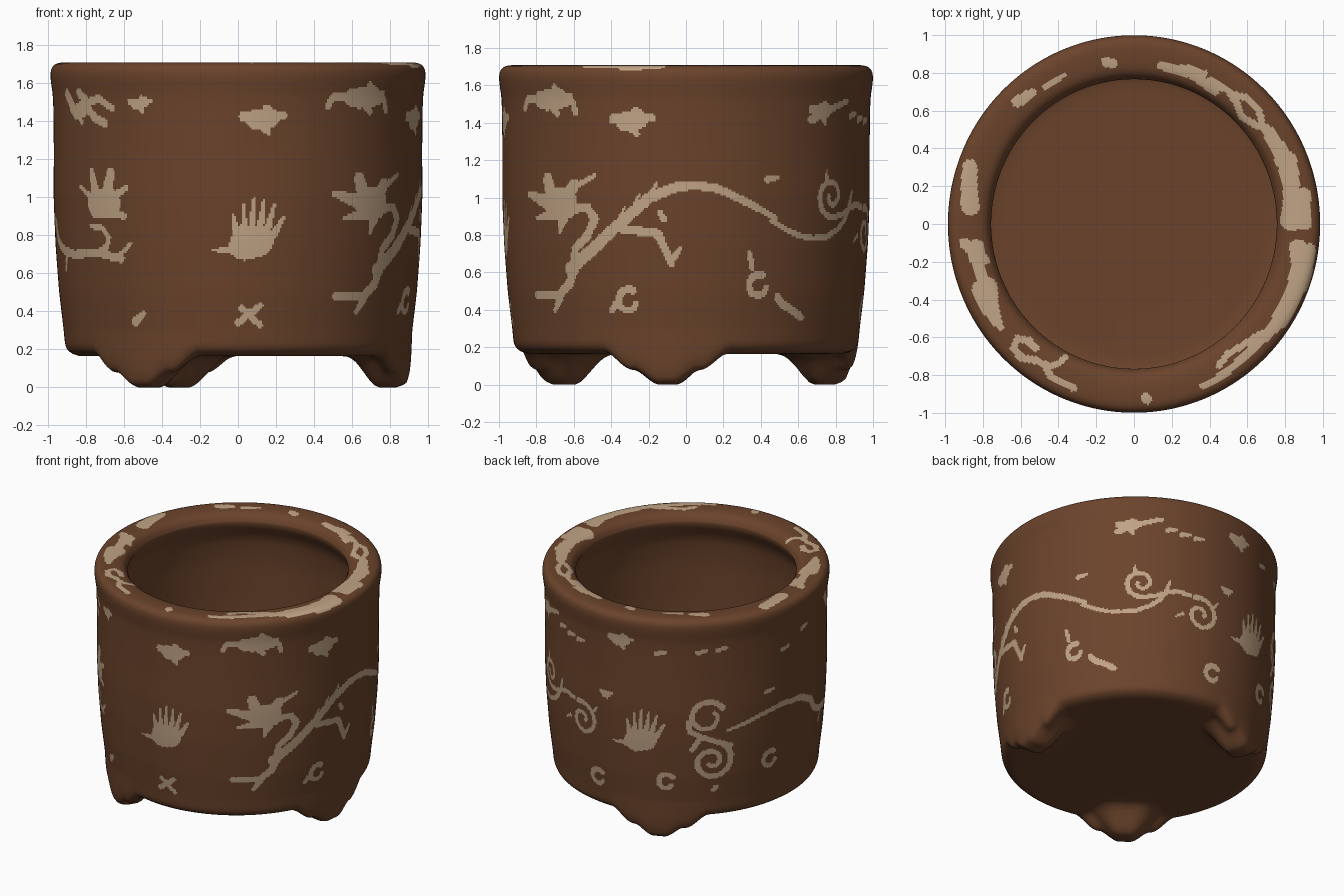
import bpy, math
from mathutils import Vector

N = 600                     # columns around the pot
STEP = 0.0108               # row spacing on the painted surface
ARC = math.radians(1) * 0.965


def material(name, rgb):
    m = bpy.data.materials.new(name)
    m.diffuse_color = (*rgb, 1)
    return m


def resample(pts, step, smooth):
    out = []
    for a, b in zip(pts, pts[1:]):
        a, b = Vector(a), Vector(b)
        n = max(1, round((b - a).length / step))
        out += [a.lerp(b, k / n) for k in range(n)]
    out.append(Vector(pts[-1]))
    for _ in range(smooth):
        out = [out[0]] + [(out[i - 1] + out[i] * 2 + out[i + 1]) / 4
                          for i in range(1, len(out) - 1)] + [out[-1]]
    return out


def smoothstep(a, b, x):
    t = min(1, max(0, (x - a) / (b - a)))
    return t * t * (3 - 2 * t)


# foot silhouette: drop of the lower edge (stepped outside, smooth inside) for three feet
def drop(phi):
    d = min(abs((phi - f + 180) % 360 - 180) for f in (83, 203, 324)) * ARC * 0.93
    outer = 0.165 - 0.07 * smoothstep(0.04, 0.18, d) - 0.095 * smoothstep(0.19, 0.36, d)
    return outer, 0.165 * (1 - smoothstep(0.04, 0.31, d))


phis = [360 * j / N for j in range(N)]
drops = [drop(p) for p in phis]
verts, faces = [], []


def ring(fn):
    for p, d in zip(phis, drops):
        r, z = fn(d)
        a = math.radians(p)
        verts.append((r * math.sin(a), -r * math.cos(a) * 1.014, z))


# underside with feet
def under_point(r, d):
    m = smoothstep(.78, .87, r)
    dd = d[1] + (d[0] - d[1]) * m
    return r, .165 - dd * smoothstep(.585, .755, r) + .014 * smoothstep(.83, .88, r)


under = [.05, .3, .5, .58, .61, .64, .67, .70, .73, .755, .78, .81, .835, .855, .87]
for r in under:
    ring(lambda d, r=r: under_point(r, d))
# lower wall running down into the feet
LOW = 14
for k in range(LOW, 0, -1):
    t = k / LOW
    ring(lambda d, t=t: (.916 - .010 * t - .018 * t ** 6, .30 + (.19 - d[0] - .30) * t))
# painted wall and rolled rim
wall = resample([(.916, .30), (.940, .5), (.959, .75), (.969, 1.0), (.968, 1.25),
                 (.970, 1.45), (.973, 1.54), (.983, 1.60), (.988, 1.66), (.974, 1.70),
                 (.94, 1.709), (.87, 1.709), (.81, 1.703), (.775, 1.685), (.756, 1.64)], STEP, 10)
first = len(under) + LOW
vs = [.30]
for a, b in zip(wall, wall[1:]):
    vs.append(vs[-1] + (b - a).length)
for p in wall:
    ring(lambda d, p=p: (p.x, p.y))
# hollow inside
for p in resample([(.756, 1.64), (.785, 1.58), (.84, 1.5), (.865, 1.3), (.87, 1.0), (.86, .6),
                   (.845, .38), (.79, .285), (.4, .28), (.05, .28)], .055, 1)[1:]:
    ring(lambda d, p=p: (p.x, p.y))

rows = len(verts) // N
for i in range(rows - 1):
    for j in range(N):
        k = (j + 1) % N
        faces.append((i * N + j, i * N + k, (i + 1) * N + k, (i + 1) * N + j))
faces.append(tuple(reversed(range(N))))
faces.append(tuple(range((rows - 1) * N, rows * N)))
paint = [0] * len(faces)


# painting helpers: points are (angle from the front, height along the wall)
def around(w, *pts, w2=None):
    w2 = w if w2 is None else w2
    q = [Vector(pts[0])]
    for p in pts[1:]:       # unwrap angles
        q.append(Vector((q[-1].x + (p[0] - q[-1].x + 180) % 360 - 180, p[1])))
    n = len(q) - 1
    for s in range(n):
        a, b = q[s], q[s + 1]
        wa, wb = w + (w2 - w) * s / n, w + (w2 - w) * (s + 1) / n
        m = max(wa, wb)
        A = Vector((a.x * ARC, a.y))
        D = Vector((b.x * ARC, b.y)) - A
        j0 = math.floor((min(a.x, b.x) - m / ARC) * N / 360)
        j1 = math.ceil((max(a.x, b.x) + m / ARC) * N / 360)
        for i in range(len(vs) - 1):
            v = (vs[i] + vs[i + 1]) / 2
            if not min(a.y, b.y) - m <= v <= max(a.y, b.y) + m:
                continue
            for j in range(j0, j1 + 1):
                P = Vector(((j + .5) * 360 / N * ARC, v)) - A
                t = min(1, max(0, P.dot(D) / max(D.length_squared, 1e-9)))
                if (P - D * t).length < wa + (wb - wa) * t:
                    paint[(first + i) * N + j % N] = 1


def front(w, *pts, w2=None):
    around(w, *[(math.degrees(math.asin(x / .97)), z) for x, z in pts], w2=w2)


def side(w, *pts, w2=None):
    around(w, *[(90 + math.degrees(math.asin(y / .983)), z) for y, z in pts], w2=w2)


def rim(w, *pts, w2=None):
    around(w, *[(math.degrees(math.atan2(x, -y)), 2.675 - math.hypot(x, y)) for x, y in pts], w2=w2)


def spiral(u, v, size, start, turns, w=.018, shrink=.8):
    pts = []
    for k in range(25):
        a, r = math.radians(start + 15 * turns * k), size * (1 - shrink * k / 24)
        pts.append((u + r * math.cos(a) / ARC, v + r * math.sin(a)))
    around(w, *pts, w2=w * .8)


def leaf(u, v):
    around(.08, (u - 1, v - .04), (u + 3.5, v - .02))
    around(.03, (u, v - .07), (u - 11, v - .065), w2=.008)
    for k in range(6):
        x = -6 + 3.2 * k
        around(.022, (u + x * .7 + 1, v + .01), (u + x + 1.5, v + (.12, .17, .20, .19, .17, .11)[k]), w2=.009)


def cloud(u, v, s=1):
    around(.052 * s, (u - 2.5 * s, v), (u + 2 * s, v + .01))
    around(.035 * s, (u, v), (u + s, v + .055 * s), w2=.022 * s)
    around(.03 * s, (u - 6 * s, v + .015), (u + 6.5 * s, v + .02), w2=.018 * s)
    around(.03 * s, (u, v - .03 * s), (u + 1.5 * s, v - .07 * s), w2=.016 * s)


# crested head
side(.085, (-.69, .97), (-.65, .97))
side(.045, (-.72, 1.02), (-.74, 1.10), w2=.035)
side(.045, (-.64, 1.0), (-.60, 1.07), w2=.035)
side(.018, (-.60, 1.06), (-.49, 1.12), w2=.012)
side(.045, (-.74, .98), (-.84, 1.02), w2=.014)
side(.04, (-.70, .92), (-.80, .89), w2=.012)
side(.04, (-.66, .90), (-.68, .82), w2=.012)
side(.024, (-.62, .94), (-.53, .95), (-.49, .89), (-.53, .80), (-.60, .73), (-.61, .66))
# long body, claws and hind leg
side(.036, (-.63, .62), (-.50, .73), (-.35, .87), (-.2, 1.0), (-.05, 1.06), (.05, 1.07), (.17, 1.05),
     (.3, .99), (.40, .94), (.48, .89), w2=.016)
side(.028, (-.60, .64), (-.64, .54), (-.70, .48), (-.82, .48), w2=.024)
side(.024, (-.69, .48), (-.73, .40), w2=.016)
side(.025, (-.38, .84), (-.15, .81), (-.08, .65), w2=.02)
side(.02, (-.08, .66), (-.03, .73), w2=.01)
side(.018, (-.14, .92), (-.12, .89))
for y, z in ((-.35, .9), (-.27, .97), (-.18, 1.03)):
    side(.014, (y, z), (y + .02, z + .05), w2=.005)
# tail vine with spirals
around(.014, (118, .88), (122, .84), (128, .80), (134, .785), (140, .79), (146, .83), (150, .88), (153, .95),
       (158, .965), (163, .95), w2=.018)
spiral(168, .82, .135, 110, -1.35)
spiral(142.5, 1.01, .12, -55, -1.35)
around(.016, (151, .93), (147, .905))
around(.018, (153, .96), (154.5, 1.04), w2=.008)
around(.016, (140, 1.10), (140, 1.15), w2=.006)
around(.014, (174, .9), (176, .95), w2=.006)
around(.014, (160, .8), (157, .77), w2=.006)
# double scroll on the back left and its vine to the front left
spiral(224, .96, .13, 30, 1.0, .02, .5)
around(.02, (216.5, .93), (217, .86), (221, .82), (228, .77), (234, .73))
spiral(226, .62, .155, 60, -1.5, .021)
around(.02, (221, .80), (218, .72))
around(.012, (233, .85), (240, .88), (248, .92), (258, .95), (270, .93), (278, .86), w2=.026)
around(.026, (278, .86), (281, .78), (286, .73), (296, .70), (309, .71), (320, .68), w2=.022)
around(.018, (309, .71), (314, .74), (315, .79), (312, .84), (307, .85), w2=.014)
around(.018, (319, .69), (324, .76), w2=.008)
around(.018, (290, .71), (288, .62), w2=.01)
# left crest
front(.08, (-.74, .97), (-.68, .97))
front(.035, (-.75, 1.02), (-.77, 1.14), w2=.016)
front(.04, (-.69, 1.02), (-.67, 1.13), w2=.03)
front(.025, (-.66, 1.0), (-.59, 1.05), w2=.016)
front(.025, (-.74, .97), (-.83, 1.06), w2=.01)
front(.03, (-.68, .93), (-.60, .90), w2=.016)
# leaves and clouds
leaf(3, .79)
leaf(195, .80)
cloud(8, 1.41)
cloud(73, 1.41)
cloud(44, 1.525, 1.1)
around(.018, (29, 1.48), (31, 1.53), (35, 1.53), (38, 1.49), (46, 1.49), (52, 1.52), (53, 1.46))
cloud(138, 1.46, .8)
around(.025, (133, 1.42), (141, 1.47), (151, 1.52), w2=.016)
cloud(188, 1.51, .8)
cloud(181, 1.07, .45)
cloud(301, 1.45, .8)
around(.03, (293, 1.54), (299, 1.44), (305, 1.48), (309, 1.42), (314, 1.39), w2=.022)
around(.025, (301, 1.55), (306, 1.5), (311, 1.52), (317, 1.47), w2=.018)
cloud(328, 1.49, .6)
# short dashes in the upper band
for u, z in ((155, 1.44), (161, 1.42), (167, 1.41), (205, 1.45), (222, 1.46), (230, 1.47),
             (260, 1.36), (272, 1.45), (118, 1.10), (252, 1.08)):
    around(.018, (u - 1.8, z), (u + 1.8, z + .012), w2=.014)
# small hooks near the base
for u, z, a in ((71, .45, 60), (114, .53, 70), (175, .40, 50), (207, .46, 40), (253, .55, 60)):
    spiral(u, z, .062, a, .78, .021, .25)
around(.022, (121, .47), (123, .43), (126, .41), (131, .36))
around(.016, (110.5, .70), (111.5, .63))
around(.02, (227, .39), (228, .41))
front(.018, (.0, .34), (.12, .43))
front(.018, (.02, .42), (.12, .33))
front(.024, (-.57, .345), (-.52, .39), w2=.016)
front(.02, (.88, .40), (.89, .43))
# rim ornaments
rim(.05, (-.87, .09), (-.875, .2), (-.87, .30), w2=.04)
rim(.032, (-.62, .64), (-.54, .69), w2=.022)
rim(.02, (-.47, .72), (-.37, .78), w2=.012)
rim(.026, (-.15, .85), (-.11, .84))
rim(.022, (.14, .83), (.22, .81), (.30, .79), (.36, .75), (.43, .70), w2=.03)
rim(.03, (.25, .81), (.38, .79), w2=.016)
rim(.02, (.40, .75), (.50, .70), (.55, .63), (.57, .56), (.64, .52), (.70, .50))
rim(.018, (.52, .68), (.60, .66), (.66, .60), (.68, .54))
rim(.03, (.70, .50), (.76, .41), (.80, .33), w2=.05)
rim(.055, (.81, .33), (.835, .22), (.83, .12), w2=.04)
rim(.04, (.83, .12), (.84, .03), w2=.075)
rim(.035, (.90, .16), (.91, .0))
rim(.045, (.87, -.12), (.88, -.22), (.85, -.36), (.78, -.5), w2=.05)
rim(.04, (.93, -.14), (.90, -.32))
rim(.035, (.76, -.52), (.68, -.6), (.6, -.68), (.5, -.77), (.36, -.85), w2=.014)
rim(.018, (.66, -.58), (.57, -.64), (.50, -.68), (.45, -.74))
rim(.026, (.06, -.91), (.07, -.92))
rim(.02, (-.32, -.86), (-.38, -.83), (-.44, -.80), (-.47, -.74), (-.53, -.71), (-.60, -.70), (-.64, -.65),
    (-.62, -.60), (-.56, -.61), (-.52, -.65))
rim(.018, (-.47, -.75), (-.40, -.73), (-.36, -.69))
rim(.02, (-.71, -.54), (-.76, -.45), (-.79, -.34), w2=.07)
rim(.03, (-.79, -.32), (-.83, -.22))
rim(.045, (-.84, -.17), (-.84, -.12))
rim(.03, (-.90, -.10), (-.79, -.19))

# pot object
mesh = bpy.data.meshes.new("pot_body")
mesh.from_pydata(verts, [], faces)
mesh.materials.append(material("brown clay", (.147, .057, .0245)))
mesh.materials.append(material("cream slip", (.525, .37, .235)))
mesh.polygons.foreach_set("material_index", paint)
mesh.polygons.foreach_set("use_smooth", [True] * len(faces))
mesh.update()
pot = bpy.data.objects.new("pot_body", mesh)
bpy.context.collection.objects.link(pot)
